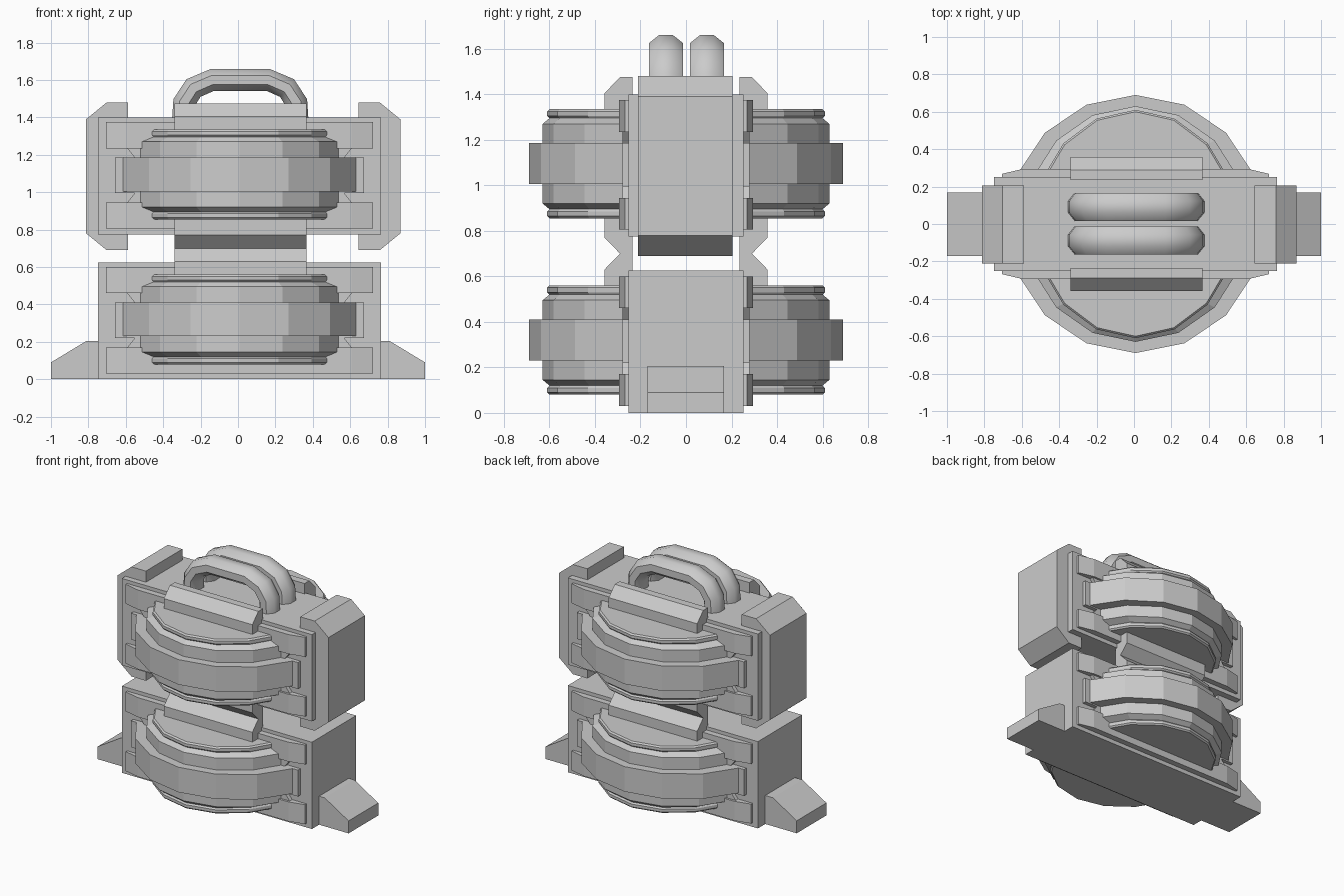
import bpy, bmesh, math

if "Cube" in bpy.data.objects:
    bpy.data.objects.remove(bpy.data.objects["Cube"])

CX = 0.008      # body centre line
LIFT = 0.775    # height offset of the upper unit


def make(name, verts, faces):
    me = bpy.data.meshes.new(name)
    me.from_pydata(verts, [], faces)
    bm = bmesh.new()
    bm.from_mesh(me)
    bmesh.ops.recalc_face_normals(bm, faces=bm.faces)
    bm.to_mesh(me)
    bm.free()
    ob = bpy.data.objects.new(name, me)
    bpy.context.collection.objects.link(ob)
    return ob


def loft(name, rings):
    """Skin equal-sized closed rings and cap both ends."""
    n = len(rings[0])
    faces = [(i * n + j, i * n + (j + 1) % n, (i + 1) * n + (j + 1) % n, (i + 1) * n + j)
             for i in range(len(rings) - 1) for j in range(n)]
    last = (len(rings) - 1) * n
    faces += [tuple(range(n)), tuple(range(last, last + n))]
    return make(name, [p for r in rings for p in r], faces)


def prism(name, prof, axis, a, b):
    """Extrude a 2D profile along one axis; the profile uses the other two axes in order."""
    def put(p, t):
        q = list(p)
        q.insert(axis, t)
        return tuple(q)
    return loft(name, [[put(p, t) for p in prof] for t in (a, b)])


def box(name, x0, x1, y0, y1, z0, z1):
    return prism(name, [(x0, y0), (x1, y0), (x1, y1), (x0, y1)], 2, z0, z1)


def turned(name, profile, z0, sides=16):
    """Stack of (rx, ry, z) rings."""
    ang = [2 * math.pi * k / sides for k in range(sides)]
    return loft(name, [[(CX + rx * math.cos(a), ry * math.sin(a), z + z0) for a in ang]
                       for rx, ry, z in profile])


def unit(label, z0):
    # main case
    box(label + "_case", CX - 0.757, CX + 0.757, -0.252, 0.252, z0, z0 + 0.625)

    # round body with stepped rims, and the wide band around it
    half = [(0.535, 0.60, 0.56), (0.545, 0.61, 0.55), (0.545, 0.61, 0.53),
            (0.54, 0.60, 0.52), (0.60, 0.63, 0.495)]
    lower = [(rx, ry, 0.64 - z) for rx, ry, z in half]
    turned(label + "_drum", lower + half[::-1], z0)
    turned(label + "_band", [(0.685, 0.69, 0.23), (0.685, 0.69, 0.41)], z0)

    for side, s in (("front", -1), ("back", 1)):
        # tapered rails above and below the band
        rail = [(CX + x, s * y) for x, y in ((-0.715, 0.24), (-0.715, 0.268), (-0.60, 0.295),
                                             (0.60, 0.295), (0.715, 0.268), (0.715, 0.24))]
        for pos, a, b in (("bottom", 0.03, 0.17), ("top", 0.46, 0.60)):
            prism(f"{label}_{side}_{pos}_rail", rail, 2, z0 + a, z0 + b)
        # recessed centre plate with chamfered notches and side tabs
        plate = [(0.60, 0.17), (0.56, 0.22), (0.665, 0.22), (0.665, 0.41), (0.56, 0.41), (0.60, 0.46)]
        prof = [(CX + x, z0 + z) for x, z in plate] + [(CX - x, z0 + z) for x, z in plate[::-1]]
        prism(f"{label}_{side}_plate", prof, 1, s * 0.24, s * 0.28)
        # chamfered guard blocks over the case edges
        ends = [("top", 0.315, 1)]
        if z0 > 0:
            ends.append(("bottom", 0.31, -1))
        for pos, mid, d in ends:
            prof = [(s * y, z0 + mid + d * h) for y, h in
                    ((0.235, 0.15), (0.235, 0.385), (0.29, 0.385), (0.358, 0.315), (0.358, 0.15))]
            prism(f"{label}_{side}_{pos}_guard", prof, 0, -0.34, 0.365)


unit("lower", 0.0)
unit("upper", LIFT)

for side, s in (("left", -1), ("right", 1)):
    # chamfered end caps of the upper unit
    cap = [(0.615, 0.69), (0.73, 0.69), (0.84, 0.78), (0.84, 1.39), (0.73, 1.48), (0.615, 1.48)]
    prism(side + "_end_cap", [(0.028 + s * x, z) for x, z in cap], 1, -0.21, 0.205)
    # sloped feet
    foot = [(0.70, 0.0), (1.0, 0.0), (1.0, 0.09), (0.81, 0.205), (0.70, 0.205)]
    prism(side + "_foot", [(s * x, z) for x, z in foot], 1, -0.17, 0.168)


# carrying handles: octagonal tube swept along a mirrored arch
def handle(name, y0):
    arch = [(0.305, 1.38), (0.30, 1.48), (0.25, 1.557), (0.15, 1.60)]
    path = [(-x, z) for x, z in arch] + arch[::-1]
    rings = []
    for i, (x, z) in enumerate(path):
        p, q = path[max(i - 1, 0)], path[min(i + 1, len(path) - 1)]
        tx, tz = q[0] - p[0], q[1] - p[1]
        l = math.hypot(tx, tz)
        nx, nz = -tz / l, tx / l
        ring = []
        for k in range(8):
            a = math.pi / 8 + k * math.pi / 4
            u, v = 0.081 * math.cos(a), 0.065 * math.sin(a)
            ring.append((0.012 + x + nx * v, y0 + u, z + nz * v))
        rings.append(ring)
    ob = loft(name, rings)
    bpy.ops.object.select_all(action='DESELECT')
    ob.select_set(True)
    bpy.context.view_layer.objects.active = ob
    bpy.ops.object.shade_smooth_by_angle(angle=math.radians(50))


handle("front_handle", -0.088)
handle("back_handle", 0.092)
